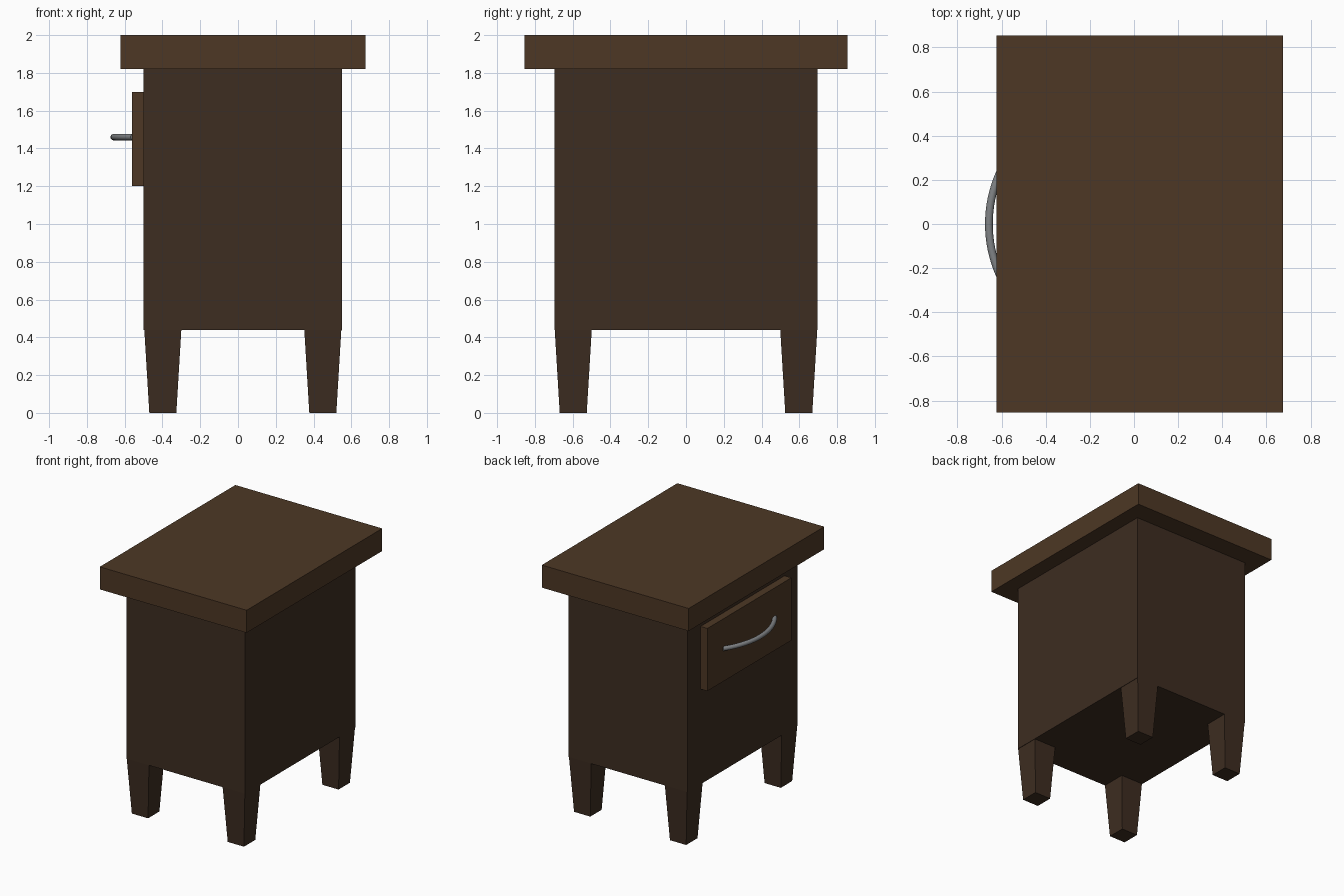
import bpy, bmesh, math

if "Cube" in bpy.data.objects:
    bpy.data.objects.remove(bpy.data.objects["Cube"])


def material(name, color):
    m = bpy.data.materials.new(name)
    m.diffuse_color = (*color, 1)
    m.use_nodes = True
    m.node_tree.nodes["Principled BSDF"].inputs["Base Color"].default_value = m.diffuse_color
    return m


dark_wood = material("dark_wood", (0.047, 0.026, 0.015))
warm_wood = material("warm_wood", (0.075, 0.039, 0.018))
metal = material("metal", (0.22, 0.23, 0.24))


def block(name, x, y, z, mat, taper=1.0):
    """Box between the given (min, max) ranges; taper scales the bottom face."""
    me = bpy.data.meshes.new(name)
    bm = bmesh.new()
    bmesh.ops.create_cube(bm, size=1)
    for v in bm.verts:
        s = taper if v.co.z < 0 else 1.0
        v.co.x = sum(x) / 2 + v.co.x * s * (x[1] - x[0])
        v.co.y = sum(y) / 2 + v.co.y * s * (y[1] - y[0])
        v.co.z = sum(z) / 2 + v.co.z * (z[1] - z[0])
    bm.to_mesh(me)
    bm.free()
    me.materials.append(mat)
    ob = bpy.data.objects.new(name, me)
    bpy.context.collection.objects.link(ob)
    return ob


# Carcass, overhanging top and drawer front on the left side
block("cabinet_body", (-0.50, 0.55), (-0.695, 0.695), (0.44, 1.82), dark_wood)
block("table_top", (-0.622, 0.675), (-0.855, 0.855), (1.82, 2.0), warm_wood)
block("drawer_front", (-0.56, -0.49), (-0.53, 0.53), (1.20, 1.70), warm_wood)

# Four tapered legs
for side, cx in (("left", -0.398), ("right", 0.449)):
    for end, cy in (("front", -0.597), ("back", 0.597)):
        block(f"{end}_{side}_leg", (cx - 0.098, cx + 0.098),
              (cy - 0.098, cy + 0.098), (0, 0.44), dark_wood, taper=0.73)

# Bowed drawer handle: a round tube along a circular arc
R, TUBE, SEGS, SIDES = 0.57, 0.0175, 24, 16
me = bpy.data.meshes.new("drawer_handle")
bm = bmesh.new()
rings = []
for i in range(SEGS + 1):
    a = math.radians(35) * (2 * i / SEGS - 1)
    ring = []
    for j in range(SIDES):
        t = 2 * math.pi * j / SIDES
        r = R + TUBE * math.cos(t)
        ring.append(bm.verts.new((-0.6575 + R - r * math.cos(a),
                                  r * math.sin(a), 1.46 + TUBE * math.sin(t))))
    rings.append(ring)
for p, q in zip(rings, rings[1:]):
    for j in range(SIDES):
        k = (j + 1) % SIDES
        bm.faces.new((p[j], p[k], q[k], q[j]))
bm.faces.new(rings[0])
bm.faces.new(rings[-1])
bmesh.ops.recalc_face_normals(bm, faces=bm.faces)
bm.to_mesh(me)
bm.free()
me.materials.append(metal)
handle = bpy.data.objects.new("drawer_handle", me)
bpy.context.collection.objects.link(handle)
bpy.context.view_layer.objects.active = handle
handle.select_set(True)
bpy.ops.object.shade_smooth_by_angle(angle=math.radians(40))
